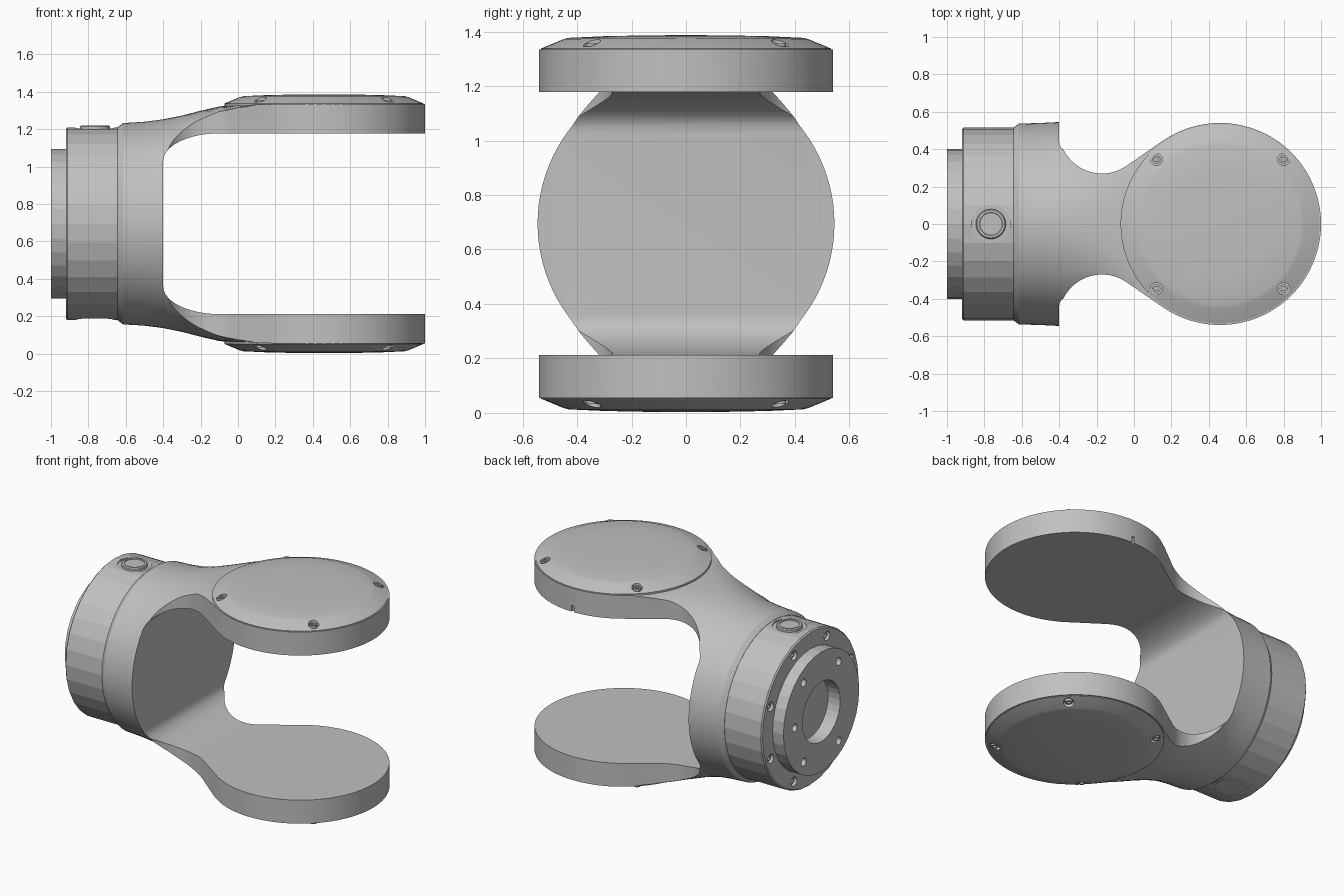
import bpy, bmesh
from math import pi, sin, cos, radians, copysign, hypot, atan2, acos
from mathutils import Matrix, Euler

if "Cube" in bpy.data.objects:
    bpy.data.objects.remove(bpy.data.objects["Cube"], do_unlink=True)

ZC = 0.695            # height of the main axis
DISK_X, DISK_R = 0.46, 0.54
TO_X, TO_NEG_X = (0, pi / 2, 0), (0, -pi / 2, 0)

grey = bpy.data.materials.new("satin grey")
grey.use_nodes = True
grey.diffuse_color = (0.53, 0.53, 0.53, 1)
grey.node_tree.nodes["Principled BSDF"].inputs["Base Color"].default_value = (0.53, 0.53, 0.53, 1)


def finish(name, bm, loc=(0, 0, 0), rot=(0, 0, 0)):
    bmesh.ops.remove_doubles(bm, verts=bm.verts, dist=1e-5)
    bmesh.ops.recalc_face_normals(bm, faces=bm.faces)
    bm.transform(Matrix.Translation(loc) @ Euler(rot).to_matrix().to_4x4())
    me = bpy.data.meshes.new(name)
    bm.to_mesh(me)
    bm.free()
    me.materials.append(grey)
    ob = bpy.data.objects.new(name, me)
    bpy.context.collection.objects.link(ob)
    return ob


def bridge(bm, rings):
    for a, b in zip(rings, rings[1:]):
        for i in range(len(a)):
            j = (i + 1) % len(a)
            bm.faces.new((a[i], a[j], b[j], b[i]))
    bm.faces.new(rings[0])
    bm.faces.new(rings[-1])


def lathe(name, profile, loc=(0, 0, 0), rot=(0, 0, 0), sides=32):
    """Revolve (radius, height) points around local z."""
    bm = bmesh.new()
    vs = [bm.verts.new((r, 0, h)) for r, h in profile]
    es = [bm.edges.new(p) for p in zip(vs, vs[1:])]
    bmesh.ops.spin(bm, geom=vs + es, cent=(0, 0, 0), axis=(0, 0, 1),
                   angle=2 * pi, steps=sides, use_duplicate=False)
    return finish(name, bm, loc, rot)


def rod(name, r, lo, hi, loc, rot=(0, 0, 0), sides=24):
    return lathe(name, [(0, lo), (r, lo), (r, hi), (0, hi)], loc, rot, sides)


def prism(name, pts, lo, hi, place):
    bm = bmesh.new()
    bridge(bm, [[bm.verts.new(place(u, v, h)) for u, v in pts] for h in (lo, hi)])
    return finish(name, bm)


def boolean(ob, cutter, op="DIFFERENCE"):
    mod = ob.modifiers.new("cut", "BOOLEAN")
    mod.operation, mod.object, mod.solver = op, cutter, "EXACT"
    bpy.context.view_layer.objects.active = ob
    bpy.ops.object.modifier_apply(modifier=mod.name)
    bpy.data.objects.remove(cutter, do_unlink=True)


def smooth(ob, angle=30):
    bpy.ops.object.select_all(action="DESELECT")
    ob.select_set(True)
    bpy.context.view_layer.objects.active = ob
    bpy.ops.object.shade_smooth_by_angle(angle=radians(angle))


def arc(cx, cy, r, a0, a1, n):
    return [(cx + r * cos(a0 + (a1 - a0) * i / n), cy + r * sin(a0 + (a1 - a0) * i / n))
            for i in range(n + 1)]


def screw(name, loc, rot):
    ob = lathe(name, [(0, -0.012), (0.012, -0.012), (0.012, 0), (0.022, 0),
                      (0.022, -0.03), (0, -0.03)], loc, rot, 18)
    smooth(ob)


# Fork: round section that swells and flattens towards the arms
stations = [  # x, half width, half height, squareness
    (-.645, .515, .515, 2), (-.615, .537, .538, 2), (-.5, .54, .545, 2),
    (-.4, .545, .558, 2), (-.3, .55, .578, 2.15), (-.2, .555, .604, 2.45),
    (-.1, .56, .627, 3), (0, .57, .639, 4.2), (.1, .6, .64, 10),
    (.2, .6, .64, 40), (1.1, .6, .64, 40)]
bm = bmesh.new()
rings = []
SEG = 96
for x, a, h, n in stations:
    ring = []
    for i in range(SEG):
        s, c = sin(2 * pi * i / SEG), cos(2 * pi * i / SEG)
        drop = max(0.0, 1 - abs(s) ** n) ** (1 / n)
        ring.append(bm.verts.new((x, a * s, ZC + copysign(h * drop, c))))
    rings.append(ring)
bridge(bm, rings)
fork = finish("fork_body", bm)

# Plan outline: waist fillet, straight tangent, round end
fx, fy, fr = -0.171, 0.50, 0.23
dist = hypot(DISK_X - fx, fy)
tangent = atan2(-fy, DISK_X - fx) - acos((fr + DISK_R) / dist)
half = [(-0.8, 0.8), (fx - fr, 0.8)]
half += arc(fx, fy, fr, -pi, tangent, 20)
half += arc(DISK_X, 0, DISK_R, tangent + pi, 0, 32)
outline = half + [(x, -y) for x, y in reversed(half[:-1])]
boolean(fork, prism("outline", outline, -0.2, 1.6, lambda u, v, h: (u, v, h)), "INTERSECT")

# Open mouth between the arms, with soft inner corners
GAP = 0.483
corner = [(-0.4 + 0.3 * (1 - cos(t * pi / 24)), 0.335 + (GAP - 0.335) * sin(t * pi / 24))
          for t in range(13)]
mouth = [(1.2, GAP)] + corner[::-1] + [(x, -z) for x, z in corner] + [(1.2, -GAP)]
boolean(fork, prism("mouth", mouth, -0.9, 0.9, lambda u, v, h: (u, h, ZC + v)))

# Small slot in the rim of the upper arm
slot = [(-.01, 1.15), (.01, 1.15), (.01, 1.22), (-.01, 1.22)]
boolean(fork, prism("slot", slot, 0.525, 0.6, lambda u, v, h: (DISK_X + u, h, v)))
smooth(fork)

# Domed covers with four recessed screws each
for label, side in (("upper", 1), ("lower", -1)):
    rot = (0, 0, 0) if side > 0 else (pi, 0, 0)
    cover = lathe(label + "_cover", [(0, .6), (.532, .6), (.532, .643), (.45, .677),
                  (.43, .682), (.3, .688), (.15, .691), (0, .692)], (DISK_X, 0, ZC), rot, 72)
    for sx in (-1, 1):
        for sy in (-1, 1):
            p = (DISK_X + sx * 0.34, sy * 0.345)
            boolean(cover, rod("recess", .032, .645, .75, (*p, ZC), rot))
            screw(label + "_cover_screw", (*p, ZC + side * 0.662), rot)
    smooth(cover, 20)

# Faceted collar with mounting boss and centre bore
collar = lathe("collar", [(0, -.91), (.2, -.91), (.2, -1), (.4, -1), (.4, -.92),
               (.507, -.92), (.515, -.912), (.515, -.64), (0, -.64)], (0, 0, ZC), TO_X, 32)

# Boss holes
for y, z in ((.185, .265), (.185, -.265), (-.185, .265), (-.185, -.265), (.28, 0)):
    boolean(collar, rod("hole", .026, -1.05, -.95, (0, y, ZC + z), TO_X, 16))

# Ring of recessed collar screws
for i in range(8):
    t = (i + 0.5) * pi / 4
    y, z = 0.455 * cos(t), ZC + 0.455 * sin(t)
    boolean(collar, rod("recess", .03, -.95, -.895, (0, y, z), TO_X))
    screw("collar_screw", (-.905, y, z), TO_NEG_X)

# Button on top, flat spot below
BX = -0.765
boolean(collar, rod("spot", .105, 1.2, 1.3, (BX, 0, 0), sides=40))
boolean(collar, rod("spot", .1, 0.1, 0.189, (BX, 0, 0), sides=40))
button = lathe("button", [(0, 1.214), (.06, 1.214), (.062, 1.22), (.074, 1.22), (.08, 1.214),
               (.08, 1.19), (0, 1.19)], (BX, 0, 0), sides=40)
smooth(button)
